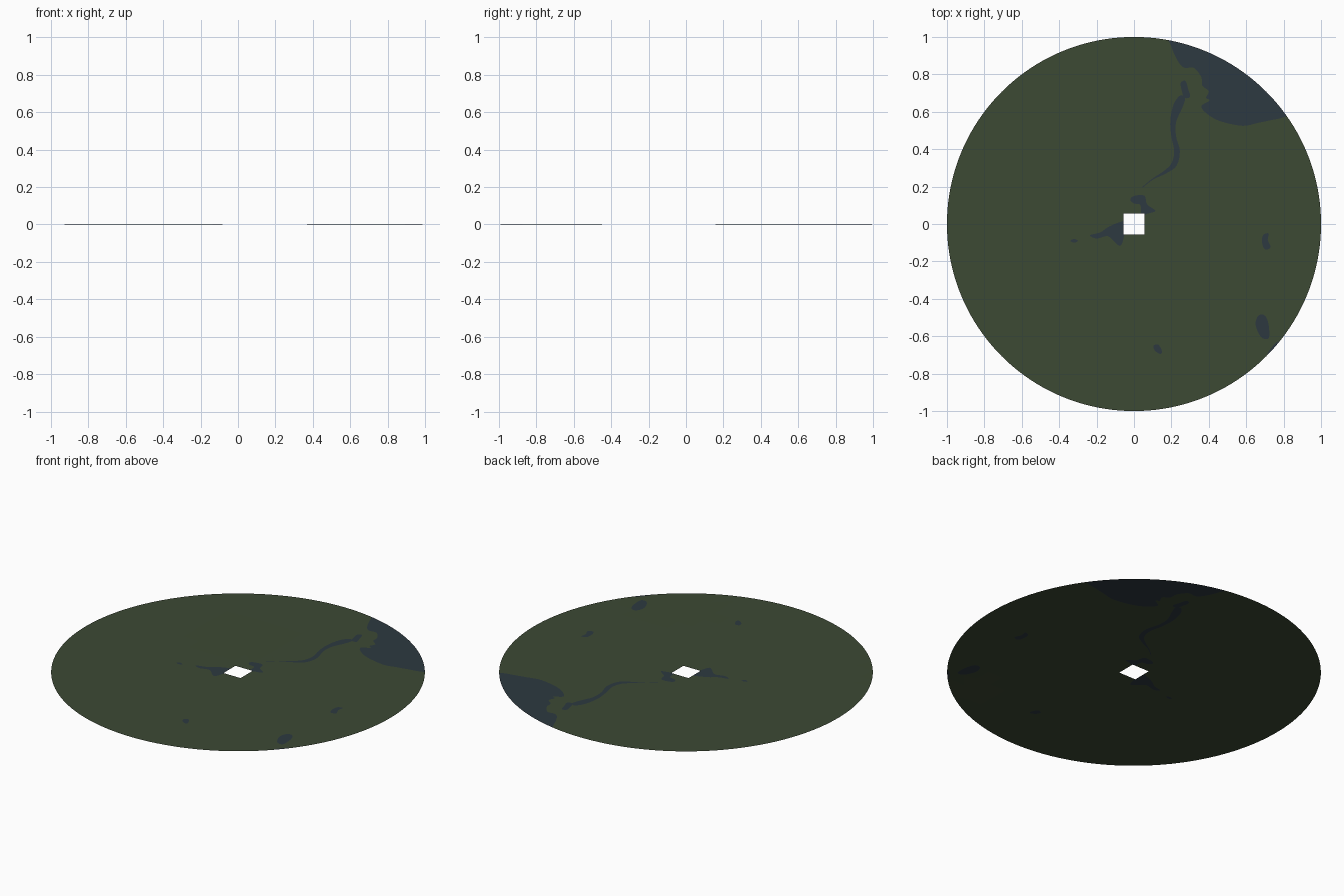
import bpy, math
from mathutils import Vector
from mathutils.geometry import delaunay_2d_cdt

if "Cube" in bpy.data.objects:
    bpy.data.objects.remove(bpy.data.objects["Cube"])


def material(name, rgb):
    m = bpy.data.materials.new(name)
    m.diffuse_color = (*rgb, 1)
    m.use_nodes = True
    m.node_tree.nodes["Principled BSDF"].inputs["Base Color"].default_value = m.diffuse_color
    return m


def smooth_loop(pts, steps=4):
    """Closed Catmull-Rom curve through the points."""
    p = [Vector(q) for q in pts]
    n, out = len(p), []
    for i in range(n):
        a, b, c, d = p[i - 1], p[i], p[(i + 1) % n], p[(i + 2) % n]
        for k in range(steps):
            t = k / steps
            out.append(0.5 * (2 * b + (c - a) * t + (2 * a - 5 * b + 4 * c - d) * t * t
                              + (3 * b - a - 3 * c + d) * t ** 3))
    return out


def ribbon(path):
    """Outline of a stream from (x, y, width) points."""
    left, right = [], []
    for i, (x, y, w) in enumerate(path):
        a, b = path[max(i - 1, 0)], path[min(i + 1, len(path) - 1)]
        d = Vector((b[0] - a[0], b[1] - a[1])).normalized()
        left.append((x - d.y * w / 2, y + d.x * w / 2))
        right.append((x + d.y * w / 2, y - d.x * w / 2))
    return smooth_loop(left + right[::-1])


def inside(p, loop):
    hit = False
    for i in range(len(loop)):
        a, b = loop[i - 1], loop[i]
        if (a[1] > p.y) != (b[1] > p.y):
            if p.x < (b[0] - a[0]) * (p.y - a[1]) / (b[1] - a[1]) + a[0]:
                hit = not hit
    return hit


def height(p):
    """Almost flat ground, undulating by a hair."""
    return 0.0015 + 0.00075 * (math.sin(4 * p.x + 1) + math.sin(3 * p.y + 2))


# Disc rim and square central opening
SIDES = 160
rim = [Vector((math.cos(2 * math.pi * i / SIDES), math.sin(2 * math.pi * i / SIDES)))
       for i in range(SIDES)]
H = 0.056
opening = [Vector(q) for q in ((-H, -H), (H, -H), (H, H), (-H, H))]

# Water outlines: the lake runs out past the rim and is trimmed by it
lake = smooth_loop([(0.19, 1.03), (0.20, 0.95), (0.235, 0.87), (0.27, 0.835), (0.32, 0.835),
                    (0.36, 0.785), (0.365, 0.74), (0.40, 0.71), (0.385, 0.675), (0.405, 0.66),
                    (0.36, 0.63), (0.39, 0.59), (0.46, 0.55), (0.58, 0.525), (0.66, 0.54),
                    (0.73, 0.555), (0.81, 0.575), (0.95, 0.65), (0.80, 0.95), (0.45, 1.08)])
river = ribbon([(0.26, 0.68, 0.03), (0.235, 0.63, 0.05), (0.21, 0.55, 0.032),
                (0.212, 0.47, 0.025), (0.23, 0.39, 0.03), (0.215, 0.32, 0.03),
                (0.17, 0.28, 0.018), (0.10, 0.24, 0.006), (0.05, 0.20, 0.004)])
north_pool = smooth_loop([(-0.02, 0.13), (0.0, 0.15), (0.055, 0.152), (0.07, 0.105), (0.115, 0.07),
                          (0.07, 0.055), (0.04, 0.04), (0.035, 0.10), (0.0, 0.11)])
west_pool = smooth_loop([(-0.045, 0.015), (-0.13, -0.012), (-0.18, -0.045), (-0.235, -0.06),
                         (-0.20, -0.078), (-0.14, -0.065), (-0.10, -0.10), (-0.07, -0.115),
                         (-0.05, -0.05)])
ponds = [smooth_loop(p) for p in (
    [(0.25, 0.755), (0.275, 0.765), (0.29, 0.72), (0.30, 0.68), (0.27, 0.675), (0.255, 0.715)],
    [(-0.34, -0.09), (-0.32, -0.08), (-0.30, -0.09), (-0.32, -0.10)],
    [(0.69, -0.06), (0.72, -0.05), (0.715, -0.085), (0.73, -0.125), (0.70, -0.135), (0.685, -0.10)],
    [(0.665, -0.49), (0.70, -0.49), (0.72, -0.54), (0.72, -0.61), (0.68, -0.605), (0.65, -0.54)],
    [(0.105, -0.65), (0.13, -0.645), (0.15, -0.68), (0.14, -0.695), (0.11, -0.675)],
    [(0.715, -0.69), (0.765, -0.63), (0.78, -0.65), (0.73, -0.71)])]
waters = [lake, river, north_pool, west_pool] + ponds

# Triangulate everything together so land and water share their shorelines
verts, edges = [], []
for loop in [rim, opening] + waters:
    s, n = len(verts), len(loop)
    verts += loop
    edges += [(s + i, s + (i + 1) % n) for i in range(n)]
for i in range(-9, 10):
    for j in range(-9, 10):
        p = Vector((i * 0.1 + 0.003, j * 0.1 + 0.004))
        if p.length < 0.95:
            verts.append(p)
pts, _, tris, *_ = delaunay_2d_cdt(verts, edges, [], 0, 1e-5)

land_faces, water_faces = [], []
for t in tris:
    c = (pts[t[0]] + pts[t[1]] + pts[t[2]]) / 3
    if not inside(c, rim) or inside(c, opening):
        continue
    (water_faces if any(inside(c, w) for w in waters) else land_faces).append(list(t))

low = min(height(p) for p in pts if p.length <= 1.0001)


def sheet(name, faces, mat):
    used = sorted({i for f in faces for i in f})
    index = {v: k for k, v in enumerate(used)}
    me = bpy.data.meshes.new(name)
    me.from_pydata([(pts[i].x, pts[i].y, height(pts[i]) - low) for i in used], [],
                   [[index[i] for i in f] for f in faces])
    me.materials.append(mat)
    me.update()
    ob = bpy.data.objects.new(name, me)
    bpy.context.collection.objects.link(ob)


sheet("land_disc", land_faces, material("dark moss green", (0.045, 0.067, 0.034)))
sheet("water_areas", water_faces, material("dark slate blue", (0.026, 0.041, 0.052)))
